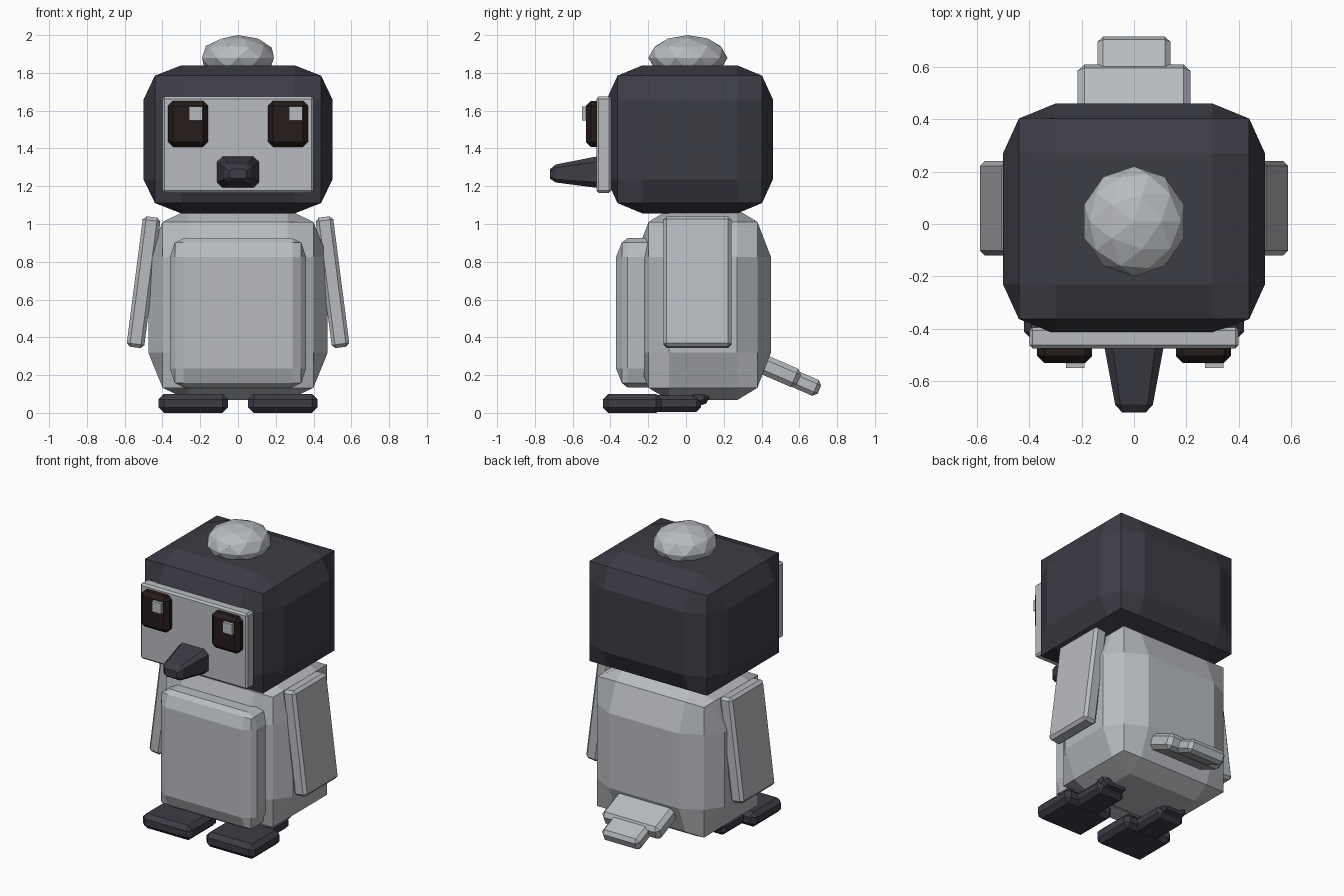
import bpy, bmesh
from mathutils import Vector

if "Cube" in bpy.data.objects:
    bpy.data.objects.remove(bpy.data.objects["Cube"], do_unlink=True)


def material(name, rgb):
    m = bpy.data.materials.new(name)
    m.use_nodes = True
    m.diffuse_color = (*rgb, 1)
    m.node_tree.nodes["Principled BSDF"].inputs["Base Color"].default_value = (*rgb, 1)
    return m


GREY = material("pale_grey", (0.48, 0.50, 0.525))
NAVY = material("dark_navy", (0.046, 0.045, 0.06))
BROWN = material("dark_brown", (0.019, 0.011, 0.011))


def finish(name, bm, mat, loc=(0, 0, 0), rot=(0, 0, 0)):
    bmesh.ops.recalc_face_normals(bm, faces=bm.faces)
    mesh = bpy.data.meshes.new(name)
    bm.to_mesh(mesh)
    bm.free()
    mesh.materials.append(mat)
    ob = bpy.data.objects.new(name, mesh)
    ob.location, ob.rotation_euler = loc, rot
    bpy.context.collection.objects.link(ob)
    return ob


def puffy_box(name, mat, loc, half, inner, edge):
    """Cube with a 3x3 grid on each side, its edges and corners drawn inwards."""
    bm = bmesh.new()
    bmesh.ops.create_cube(bm, size=2)
    bmesh.ops.subdivide_edges(bm, edges=bm.edges[:], cuts=2, use_grid_fill=True)
    for v in bm.verts:
        on_side = [abs(c) > 0.9 for c in v.co]
        rim = sum(on_side) > 1
        for i in range(3):
            size = (edge[i] if rim else 1) if on_side[i] else inner[i]
            v.co[i] = half[i] * size * (1 if v.co[i] > 0 else -1)
    return finish(name, bm, mat, loc)


def bevel_box(name, mat, loc, half, bevel, rot=(0, 0, 0)):
    bm = bmesh.new()
    bmesh.ops.create_cube(bm, size=2)
    bmesh.ops.scale(bm, vec=half, verts=bm.verts)
    if bevel:
        bmesh.ops.bevel(bm, geom=bm.edges[:], offset=bevel, segments=1, affect='EDGES')
    return finish(name, bm, mat, loc, rot)


# Head and body
puffy_box("head", NAVY, (0, 0.02, 1.448), (0.5, 0.44, 0.392),
          (0.6, 0.57, 0.54), (0.88, 0.87, 0.86))
puffy_box("body", GREY, (0, 0.09, 0.572), (0.475, 0.36, 0.505),
          (0.55, 0.5, 0.5), (0.84, 0.8, 0.87))
puffy_box("belly", GREY, (0, -0.25, 0.53), (0.36, 0.12, 0.395),
          (0.8, 0.5, 0.75), (0.93, 0.75, 0.94))

# Tuft on the head
bm = bmesh.new()
bmesh.ops.create_icosphere(bm, subdivisions=2, radius=1)
bmesh.ops.scale(bm, vec=(0.2, 0.21, 0.12), verts=bm.verts)
finish("head_tuft", bm, GREY, (0, 0.01, 1.88))

# Face
bevel_box("face_plate", GREY, (0, -0.435, 1.42), (0.4, 0.04, 0.255), 0.012)

# Beak: chamfered sections narrowing towards the tip
bm = bmesh.new()
rings = []
for y, w, low, high in ((-0.46, 0.115, 1.19, 1.36), (-0.69, 0.072, 1.22, 1.315),
                        (-0.72, 0.045, 1.24, 1.29)):
    h, mid = (high - low) / 2, (high + low) / 2
    corners = ((1, 0.65), (0.72, 1), (-0.72, 1), (-1, 0.65),
               (-1, -0.65), (-0.72, -1), (0.72, -1), (1, -0.65))
    rings.append([bm.verts.new((w * x, y, mid + h * z)) for x, z in corners])
for a, b in zip(rings, rings[1:]):
    for i in range(len(a)):
        j = (i + 1) % len(a)
        bm.faces.new((a[i], a[j], b[j], b[i]))
bm.faces.new(rings[0])
bm.faces.new(rings[-1])
finish("beak", bm, NAVY)

# Paired parts
for side, s in (("left", 1), ("right", -1)):
    bevel_box(side + "_eye", BROWN, (0.265 * s, -0.49, 1.53), (0.105, 0.04, 0.122), 0.026)
    bevel_box(side + "_eye_glint", GREY, (0.265 * s + 0.041, -0.535, 1.585),
              (0.035, 0.015, 0.036), 0)
    bevel_box(side + "_wing", GREY, (0.5 * s, 0.06, 0.692), (0.047, 0.18, 0.348), 0.018,
              (0, -0.128 * s, 0))
    bevel_box(side + "_foot", NAVY, (0.237 * s, -0.285, 0.05), (0.183, 0.155, 0.05), 0.028)
    bevel_box(side + "_heel", NAVY, (0.237 * s, -0.05, 0.05), (0.1, 0.13, 0.045), 0.025)
    bevel_box(side + "_ankle", NAVY, (0.237 * s, 0.07, 0.085), (0.09, 0.05, 0.045), 0.025,
              (0.3, 0, 0))

# Tail
bevel_box("tail_base", GREY, (0, 0.46, 0.235), (0.215, 0.15, 0.052), 0.025, (-0.41, 0, 0))
bevel_box("tail_tip", GREY, (0, 0.61, 0.165), (0.14, 0.105, 0.045), 0.022, (-0.41, 0, 0))
